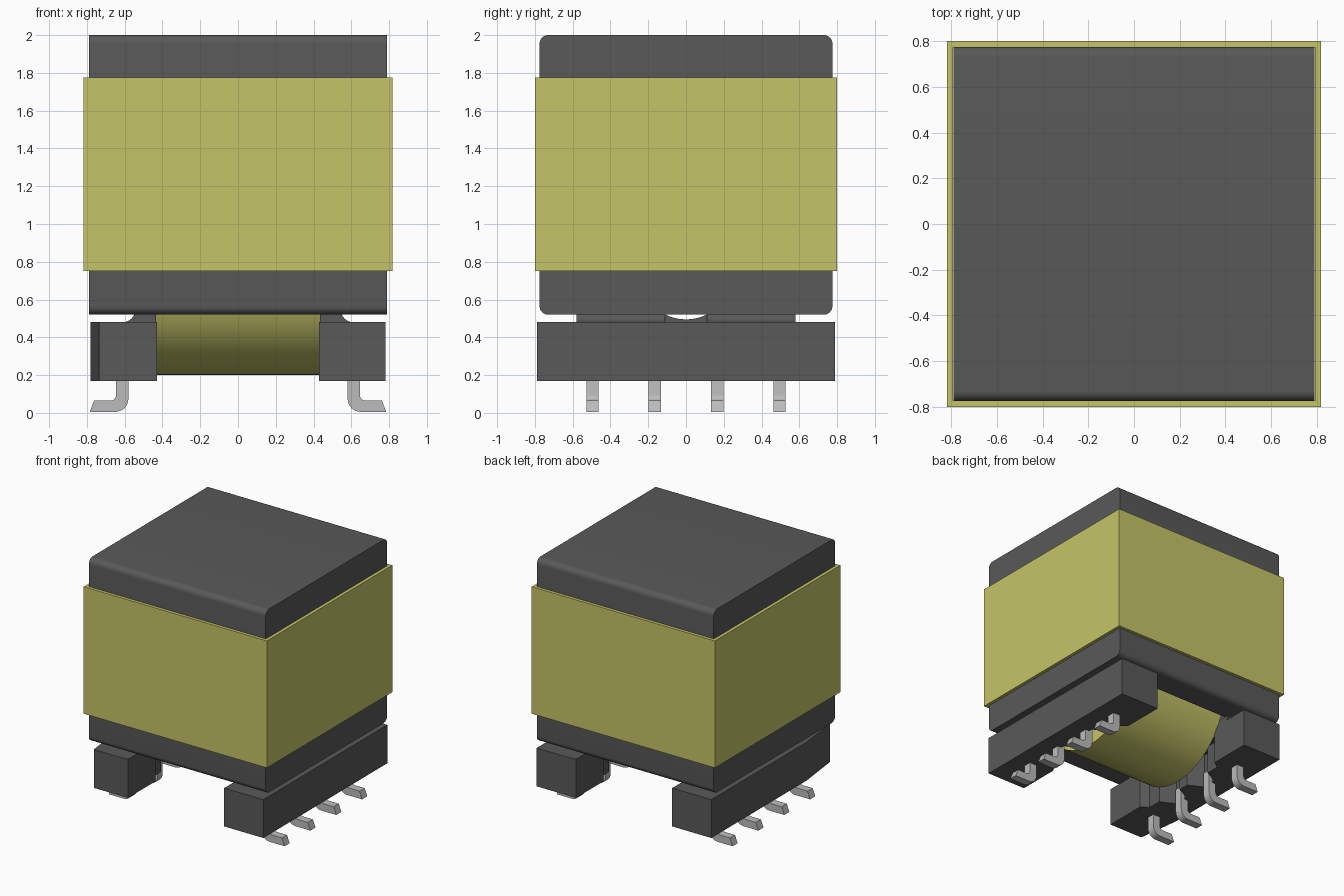
import bpy, bmesh, math

if "Cube" in bpy.data.objects:
    bpy.data.objects.remove(bpy.data.objects["Cube"])


def material(name, rgb):
    m = bpy.data.materials.new(name)
    m.use_nodes = True
    m.diffuse_color = (*rgb, 1)
    m.node_tree.nodes["Principled BSDF"].inputs["Base Color"].default_value = (*rgb, 1)
    return m


DARK = material("dark grey", (0.1, 0.1, 0.1))
YELLOW = material("tape yellow", (0.56, 0.56, 0.14))
SILVER = material("silver", (0.5, 0.5, 0.5))


def prism(name, points, axis, lo, hi, mat, smooth=False):
    """Extrude a 2D outline along an axis: x takes (y, z), y takes (x, z), z takes (x, y)."""
    place = {"x": lambda u, v: (lo, u, v), "y": lambda u, v: (u, lo, v),
             "z": lambda u, v: (u, v, lo)}[axis]
    shift = [0, 0, 0]
    shift["xyz".index(axis)] = hi - lo
    bm = bmesh.new()
    face = bm.faces.new([bm.verts.new(place(u, v)) for u, v in points])
    ext = bmesh.ops.extrude_face_region(bm, geom=[face], use_keep_orig=True)
    new = [g for g in ext["geom"] if isinstance(g, bmesh.types.BMVert)]
    bmesh.ops.translate(bm, verts=new, vec=shift)
    bmesh.ops.recalc_face_normals(bm, faces=bm.faces)
    return finish(name, bm, mat, smooth)


def finish(name, bm, mat, smooth=False):
    me = bpy.data.meshes.new(name)
    bm.to_mesh(me)
    bm.free()
    me.materials.append(mat)
    ob = bpy.data.objects.new(name, me)
    bpy.context.collection.objects.link(ob)
    bpy.ops.object.select_all(action="DESELECT")
    ob.select_set(True)
    bpy.context.view_layer.objects.active = ob
    if smooth:
        bpy.ops.object.shade_smooth_by_angle(angle=math.radians(35))
    return ob


def arc(cu, cv, r, a0, a1, n):
    """Points along an arc, angles in degrees."""
    return [(cu + r * math.cos(math.radians(a0 + (a1 - a0) * i / n)),
             cv + r * math.sin(math.radians(a0 + (a1 - a0) * i / n))) for i in range(n + 1)]


AXIS_Z = 0.745            # height of the winding axis
BORE, COIL = 0.25, 0.545  # winding radii

# Ferrite core: rounded block with a winding cavity open underneath
r = 0.045
outline = []
for cu, cv, a in ((0.73, 1.955, 0), (-0.73, 1.955, 90), (-0.73, 0.565, 180), (0.73, 0.565, 270)):
    outline += arc(cu, cv, r, a, a + 90, 8)
core = prism("core", outline, "x", -0.79, 0.79, DARK)
cutter = prism("cavity_cutter", arc(0, AXIS_Z, 0.6, 0, 352.5, 47), "x", -0.56, 0.56, DARK)
cutter.hide_render = True
mod = core.modifiers.new("cavity", "BOOLEAN")
mod.object, mod.operation, mod.solver = cutter, "DIFFERENCE", "EXACT"
bpy.ops.object.select_all(action="DESELECT")
core.select_set(True)
bpy.context.view_layer.objects.active = core
bpy.ops.object.modifier_apply(modifier=mod.name)
bpy.data.objects.remove(cutter)
bpy.ops.object.shade_smooth_by_angle(angle=math.radians(35))

# Core centre leg inside the winding
prism("centre_leg", arc(0, AXIS_Z, 0.22, 0, 352.5, 47), "x", -0.57, 0.57, DARK, True)

# Tape band around the core: four walls
bm = bmesh.new()
corners = [(-0.818, -0.8), (0.818, -0.8), (0.818, 0.8), (-0.818, 0.8)]
low = [bm.verts.new((x, y, 0.75)) for x, y in corners]
top = [bm.verts.new((x, y, 1.775)) for x, y in corners]
for i in range(4):
    j = (i + 1) % 4
    bm.faces.new((low[i], low[j], top[j], top[i]))
tape = finish("tape_band", bm, YELLOW)
wall = tape.modifiers.new("thickness", "SOLIDIFY")
wall.thickness, wall.offset, wall.use_even_offset = 0.026, -1, True

# Hollow winding along x
bm = bmesh.new()
rings = [[bm.verts.new((x, u, v)) for u, v in arc(0, AXIS_Z, rad, 0, 354.375, 63)]
         for x, rad in ((-0.435, COIL), (0.435, COIL), (0.435, BORE), (-0.435, BORE))]
for k in range(4):
    a, b = rings[k], rings[(k + 1) % 4]
    for i in range(64):
        j = (i + 1) % 64
        bm.faces.new((a[i], a[j], b[j], b[i]))
bmesh.ops.recalc_face_normals(bm, faces=bm.faces)
finish("winding", bm, YELLOW, True)

half = math.degrees(math.acos(0.225 / BORE))
flange = [(-0.58, 0.4), (0.58, 0.4), (0.58, 0.52)]
flange += arc(0, AXIS_Z, BORE, 270 + half, 270 - half, 12) + [(-0.58, 0.52)]

# Bobbin rail outline: full-width ends, recessed middle with two wire slots
inner = [(0.43, 0.79), (0.43, 0.44), (0.49, 0.40)]
for y in (0.165, -0.165):
    inner += [(0.49, y + 0.12), (0.61, y + 0.06), (0.61, y - 0.06), (0.49, y - 0.12)]
inner += [(0.49, -0.40), (0.43, -0.44), (0.43, -0.79)]

# Pin outline: stem, rounded bend, foot with a slanted tip
pin = [(0.645, 0.27), (0.58, 0.27)]
pin += arc(0.65, 0.075, 0.07, 180, 270, 6)
pin += [(0.785, 0.005), (0.762, 0.065)]
pin += arc(0.675, 0.095, 0.03, 270, 180, 4)

for s, side in ((1, "left"), (-1, "right")):
    prism(side + "_flange", flange, "x", s * 0.435, s * 0.545, DARK)
    # Curved webs joining flange and rail
    web = [(s * u, v) for u, v in
           [(0.53, 0.45), (0.61, 0.45), *arc(0.61, 0.545, 0.065, 270, 200, 6), (0.53, 0.52)]]
    for t, end in ((1, "back"), (-1, "front")):
        prism(f"{side}_{end}_web", web, "y", t * 0.11, t * 0.58, DARK)
    # One rail carries the long orientation chamfer
    outer = [(0.78, -0.79)] if s > 0 else [(0.735, -0.79), (0.78, -0.43)]
    rail = [(s * u, v) for u, v in inner + outer + [(0.78, 0.79)]]
    prism(side + "_rail", rail, "z", 0.17, 0.48, DARK)
    for i, y in enumerate((-0.495, -0.165, 0.165, 0.495)):
        prism(f"{side}_pin_{i + 1}", [(s * u, v) for u, v in pin], "y",
              y - 0.0325, y + 0.0325, SILVER, True)
